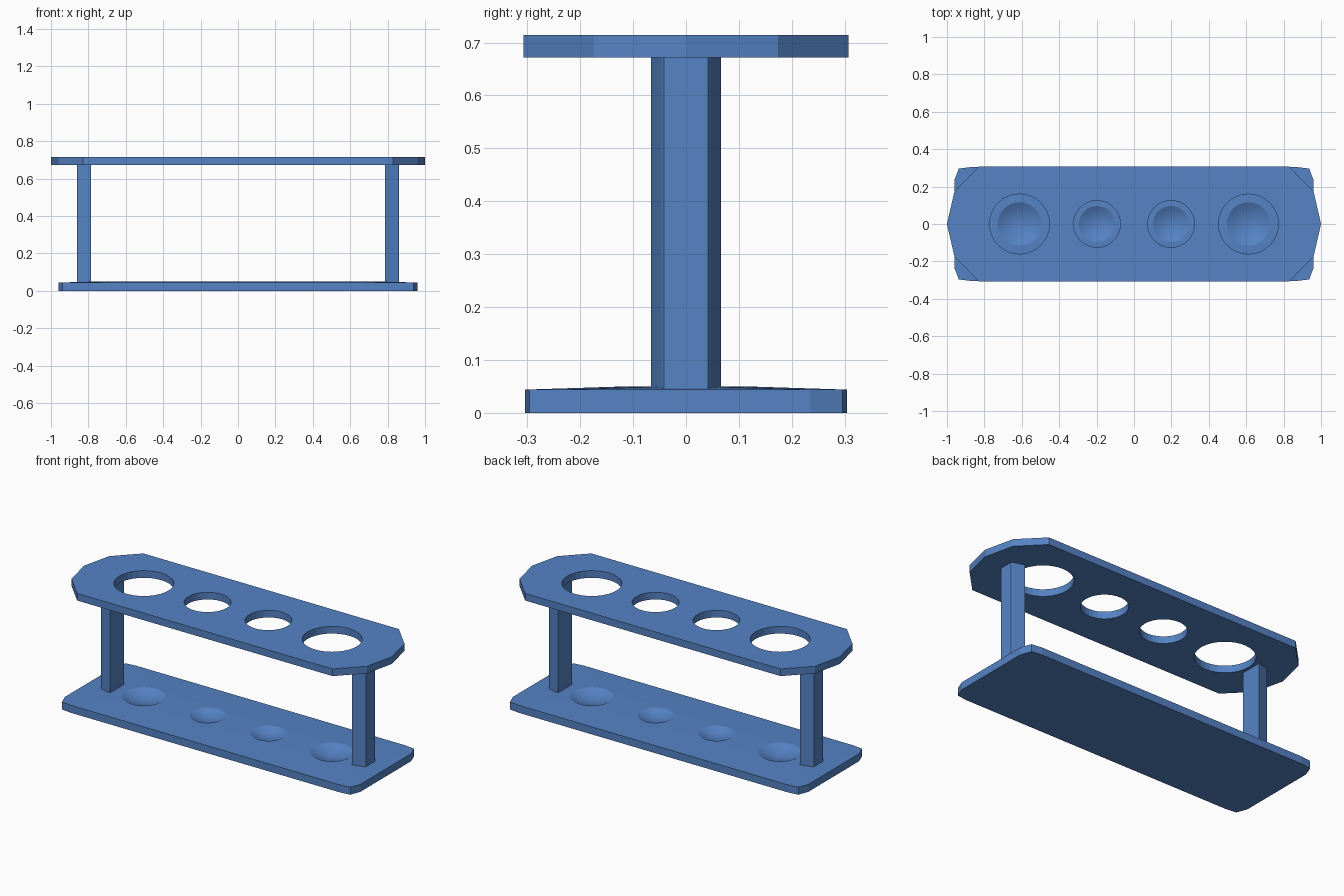
import bpy, bmesh
from math import cos, sin, pi, tau

if "Cube" in bpy.data.objects:
    bpy.data.objects.remove(bpy.data.objects["Cube"])

SEG = 32
CENTRES = (-0.612, -0.198, 0.198, 0.612)

blue = bpy.data.materials.new("blue_plastic")
blue.diffuse_color = (0.091, 0.227, 0.558, 1)
blue.use_nodes = True
blue.node_tree.nodes["Principled BSDF"].inputs["Base Color"].default_value = blue.diffuse_color


def loop(bm, pts, z):
    vs = [bm.verts.new((x, y, z)) for x, y in pts]
    return vs, [bm.edges.new((vs[i], vs[(i + 1) % len(vs)])) for i in range(len(vs))]


def circle(cx, r):
    return [(cx + r * cos(tau * i / SEG), r * sin(tau * i / SEG)) for i in range(SEG)]


def bridge(bm, a, b, smooth=False):
    n = len(a)
    for i in range(n):
        f = bm.faces.new((a[i], a[(i + 1) % n], b[(i + 1) % n], b[i]))
        f.smooth = smooth


def mirrored(quarter):
    """Full outline from the +x +y quarter, listed from the x end to the side."""
    right = [(x, -y) for x, y in reversed(quarter) if y > 0] + quarter
    return right + [(-x, -y) for x, y in right]


def finish(bm, name):
    bmesh.ops.recalc_face_normals(bm, faces=bm.faces)
    me = bpy.data.meshes.new(name)
    bm.to_mesh(me)
    bm.free()
    me.materials.append(blue)
    ob = bpy.data.objects.new(name, me)
    bpy.context.collection.objects.link(ob)


def fill(bm, edges):
    bmesh.ops.triangle_fill(bm, use_beauty=True, edges=edges, normal=(0, 0, 1))


# Top plate with four through holes
bm = bmesh.new()
outlines = [mirrored([(1.0, 0), (0.96, 0.174), (0.83, 0.307)])]
outlines += [circle(c, r) for c, r in zip(CENTRES, (0.16, 0.125, 0.125, 0.16))]
low = [loop(bm, o, 0.672) for o in outlines]
high = [loop(bm, o, 0.714) for o in outlines]
for layer in (low, high):
    fill(bm, [e for _, es in layer for e in es])
for (a, _), (b, _) in zip(low, high):
    bridge(bm, a, b)
finish(bm, "top_plate")

# Base, rising slightly to the rims of four shallow bowls
bm = bmesh.new()
outline = mirrored([(0.96, 0.235), (0.937, 0.296), (0.875, 0.304)])
bottom, _ = loop(bm, outline, 0)
top, edges = loop(bm, outline, 0.044)
bm.faces.new(bottom)
bridge(bm, bottom, top)
rims = []
for c, r in zip(CENTRES, (0.116, 0.096, 0.096, 0.116)):
    rim, es = loop(bm, circle(c, r), 0.05)
    edges += es
    rims.append((rim, c, r))
fill(bm, edges)
for prev, c, r in rims:
    depth = 0.27 * r
    for k in range(1, 6):
        t = 1 - k / 6
        ring, _ = loop(bm, circle(c, r * t), 0.05 - depth * (1 - t * t))
        bridge(bm, prev, ring, True)
        prev = ring
    bm.faces.new(prev).smooth = True
finish(bm, "base")

# Tapered posts, wide side facing inwards
for side, name in ((-1, "left_post"), (1, "right_post")):
    half = [(0.787, 0.066), (0.855, 0.046), (0.861, 0.042)]
    prof = [(side * x, y) for x, y in half] + [(side * x, -y) for x, y in reversed(half)]
    bm = bmesh.new()
    a, _ = loop(bm, prof, 0.04)
    b, _ = loop(bm, prof, 0.673)
    bm.faces.new(a)
    bm.faces.new(b)
    bridge(bm, a, b)
    finish(bm, name)
